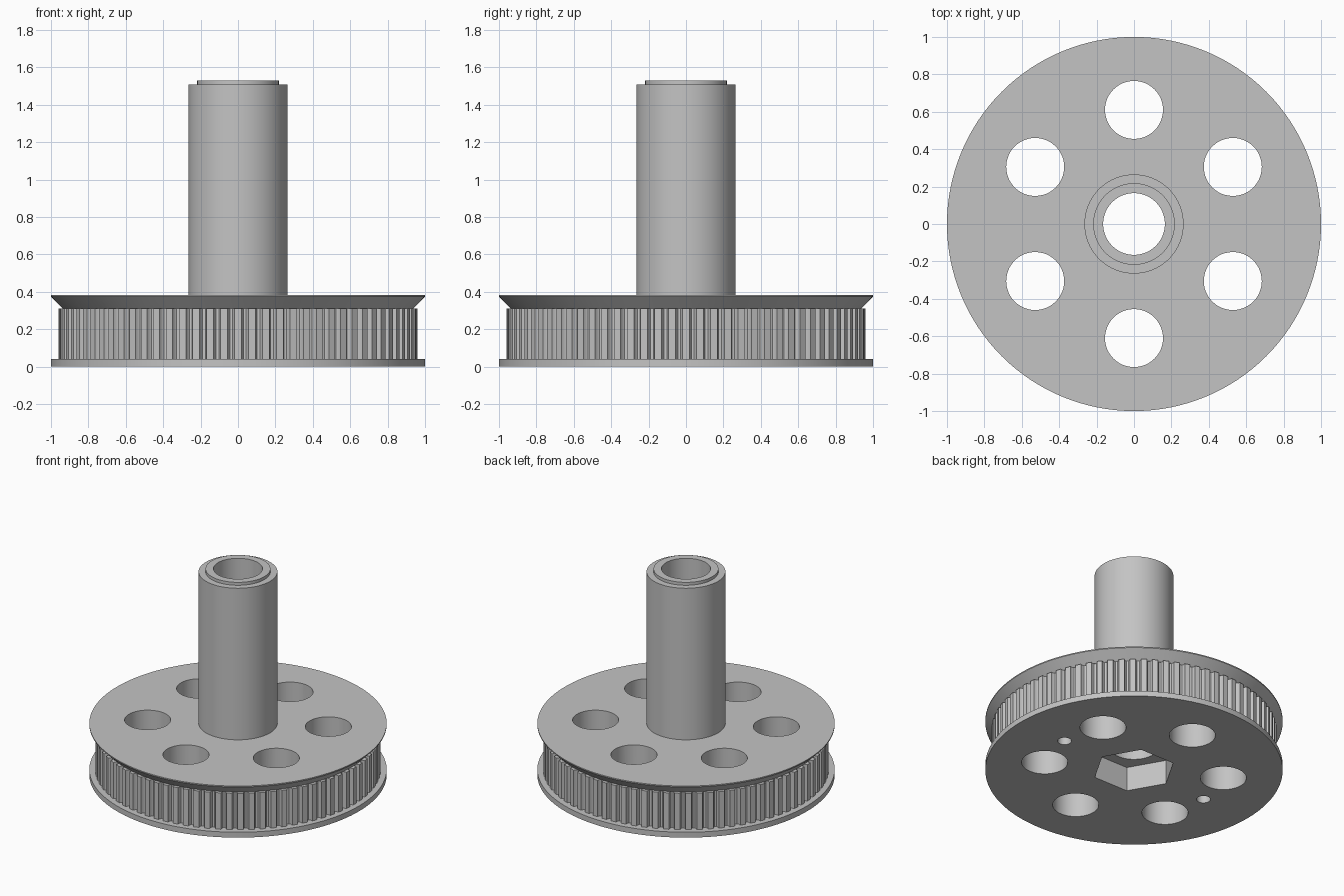
import bpy, bmesh
from math import cos, sin, pi, radians

cube = bpy.data.objects.get("Cube")
if cube:
    bpy.data.objects.remove(cube, do_unlink=True)

TEETH = 80
SEGMENTS = 128

grey = bpy.data.materials.new("plain grey")
grey.use_nodes = True
grey.diffuse_color = (0.55, 0.55, 0.55, 1)
grey.node_tree.nodes["Principled BSDF"].inputs["Base Color"].default_value = grey.diffuse_color


def finish(name, bm):
    bmesh.ops.recalc_face_normals(bm, faces=bm.faces)
    mesh = bpy.data.meshes.new(name)
    bm.to_mesh(mesh)
    bm.free()
    mesh.materials.append(grey)
    obj = bpy.data.objects.new(name, mesh)
    bpy.context.collection.objects.link(obj)
    return obj


def polar(r, a):
    return (r * cos(a), r * sin(a))


def circle(r, n, x=0, y=0):
    return [(x + r * cos(2 * pi * i / n), y + r * sin(2 * pi * i / n)) for i in range(n)]


def prism(name, outline, z0, z1):
    """Straight solid from a flat outline."""
    bm = bmesh.new()
    face = bm.faces.new([bm.verts.new((x, y, z0)) for x, y in outline])
    out = bmesh.ops.extrude_face_region(bm, geom=[face])
    top = [v for v in out["geom"] if isinstance(v, bmesh.types.BMVert)]
    bmesh.ops.translate(bm, verts=top, vec=(0, 0, z1 - z0))
    return finish(name, bm)


def turned(name, profile):
    """Solid of revolution with flat end caps."""
    bm = bmesh.new()
    rings = [[bm.verts.new((x, y, z)) for x, y in circle(r, SEGMENTS)] for r, z in profile]
    for low, high in zip(rings, rings[1:]):
        for i in range(SEGMENTS):
            j = (i + 1) % SEGMENTS
            bm.faces.new((low[i], low[j], high[j], high[i]))
    bm.faces.new(rings[0])
    bm.faces.new(rings[-1])
    return finish(name, bm)


def combine(target, other, operation):
    mod = target.modifiers.new(operation.lower(), "BOOLEAN")
    mod.operation = operation
    mod.solver = "EXACT"
    mod.object = other
    bpy.context.view_layer.objects.active = target
    bpy.ops.object.modifier_apply(modifier=mod.name)
    bpy.data.objects.remove(other, do_unlink=True)


# Flanges, core, long hub and its raised lip
pulley = turned("toothed_pulley", [
    (1, 0), (1, 0.04), (0.9, 0.04), (0.9, 0.31), (0.936, 0.31), (1, 0.375), (1, 0.383),
    (0.265, 0.383), (0.265, 1.508), (0.218, 1.508), (0.218, 1.53)])

# Belt teeth around the core, with rounded grooves
pitch = 2 * pi / TEETH
tooth = [(-0.25, 0.96), (0.25, 0.96), (0.3, 0.942), (0.4, 0.932), (0.6, 0.932), (0.7, 0.942)]
outline = [polar(r, (i + f) * pitch) for i in range(TEETH) for f, r in tooth]
combine(pulley, prism("belt_teeth", outline, 0.04, 0.31), "UNION")

# Shaft bore and hexagonal nut pocket underneath
combine(pulley, prism("bore", circle(0.165, 64), -0.1, 1.7), "DIFFERENCE")
combine(pulley, prism("nut_pocket", circle(0.28, 6), -0.1, 0.18), "DIFFERENCE")

# Six lightening holes
for k in range(6):
    x, y = polar(0.61, radians(30 + 60 * k))
    combine(pulley, prism("lightening_hole", circle(0.155, 48, x, y), -0.1, 0.5), "DIFFERENCE")

# Two blind pin holes underneath
for side in (-1, 1):
    combine(pulley, prism("pin_hole", circle(0.047, 24, side * 0.61, 0), -0.1, 0.31), "DIFFERENCE")

bpy.ops.object.select_all(action="DESELECT")
pulley.select_set(True)
bpy.context.view_layer.objects.active = pulley
bpy.ops.object.shade_smooth_by_angle(angle=radians(25))
